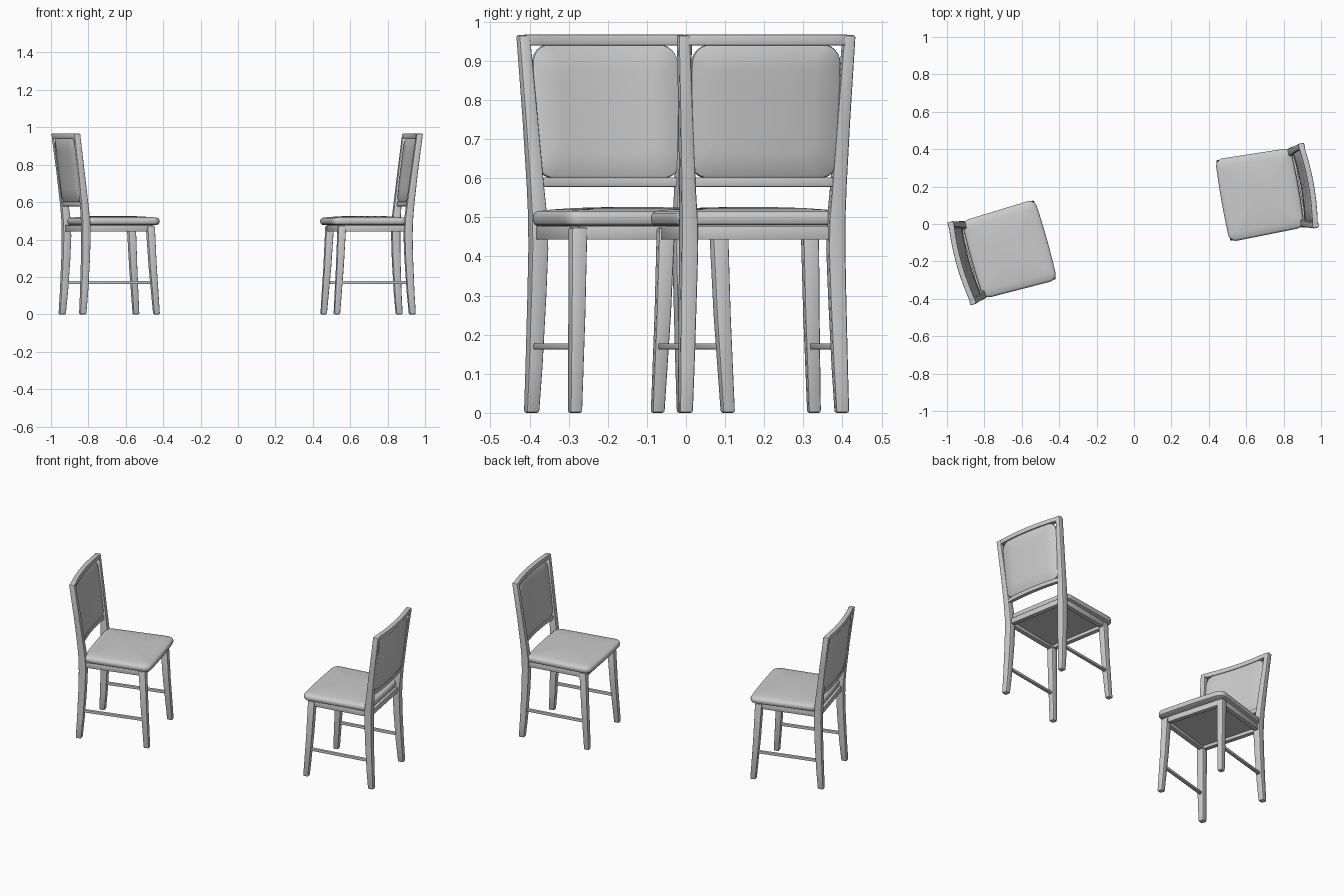
import bpy, bmesh, math
from mathutils import Matrix, Vector

if "Cube" in bpy.data.objects:
    bpy.data.objects.remove(bpy.data.objects["Cube"])

grey = bpy.data.materials.new("light_grey")
grey.diffuse_color = (0.6, 0.6, 0.6, 1)
grey.use_nodes = True
grey.node_tree.nodes["Principled BSDF"].inputs["Base Color"].default_value = grey.diffuse_color


def finish(name, bm, matrix):
    """Turn a bmesh into a named object placed with its chair."""
    bmesh.ops.recalc_face_normals(bm, faces=bm.faces)
    mesh = bpy.data.meshes.new(name)
    bm.to_mesh(mesh)
    bm.free()
    mesh.materials.append(grey)
    obj = bpy.data.objects.new(name, mesh)
    bpy.context.collection.objects.link(obj)
    obj.matrix_world = matrix
    bpy.ops.object.select_all(action='DESELECT')
    obj.select_set(True)
    bpy.context.view_layer.objects.active = obj
    bpy.ops.object.shade_smooth_by_angle(angle=math.radians(35))
    return obj


def sweep(name, matrix, sections, axis_a, axis_b, bevel=0.005):
    """Rectangular bar through sections of (centre, half size a, half size b)."""
    bm = bmesh.new()
    a, b = Vector(axis_a), Vector(axis_b)
    rings = []
    for centre, ha, hb in sections:
        c = Vector(centre)
        rings.append([bm.verts.new(c + a * ha * i + b * hb * j)
                      for i, j in ((-1, -1), (1, -1), (1, 1), (-1, 1))])
    for r, s in zip(rings, rings[1:]):
        for k in range(4):
            bm.faces.new((r[k], r[k - 1], s[k - 1], s[k]))
    bm.faces.new(rings[0])
    bm.faces.new(rings[-1])
    bmesh.ops.recalc_face_normals(bm, faces=bm.faces)
    if bevel:
        edges = [e for e in bm.edges if e.calc_face_angle(0) > 0.8]
        bmesh.ops.bevel(bm, geom=edges, offset=bevel, segments=2,
                        profile=0.5, affect='EDGES', clamp_overlap=True)
    return finish(name, bm, matrix)


def pad(name, matrix, half_a, half_b, radius, layers, place):
    """Padded rounded rectangle; layers are (scale, inset, height)."""
    bm = bmesh.new()
    rings = []
    for scale, inset, h in layers:
        ring = []
        ha, hb = half_a - inset, half_b - inset
        r = radius - inset
        for q, (sa, sb) in enumerate(((1, 1), (-1, 1), (-1, -1), (1, -1))):
            corner = []
            for k in range(7):
                t = math.radians(90 * q + 15 * k)
                corner.append((sa * (ha - r) + r * math.cos(t),
                               sb * (hb - r) + r * math.sin(t)))
            ring += corner
            # points along the straight side that follows
            e = corner[-1]
            n = ((-1, 1), (-1, -1), (1, -1), (1, 1))[q]
            t = math.radians(90 * q + 90)
            f = (n[0] * (ha - r) + r * math.cos(t), n[1] * (hb - r) + r * math.sin(t))
            ring += [(e[0] + (f[0] - e[0]) * k / 6, e[1] + (f[1] - e[1]) * k / 6)
                     for k in range(1, 6)]
        rings.append([bm.verts.new(place(x * scale, y * scale, h)) for x, y in ring])
    for r, s in zip(rings, rings[1:]):
        for k in range(len(r)):
            bm.faces.new((r[k], r[k - 1], s[k - 1], s[k]))
    bm.faces.new(rings[0])
    bm.faces.new(rings[-1])
    return finish(name, bm, matrix)


X, Y, Z = (1, 0, 0), (0, 1, 0), (0, 0, 1)

# back post profile: height, depth position, sideways position, half depth, half width
POST = [(0.0, -0.205, 0.203, 0.017, 0.017), (0.12, -0.196, 0.199, 0.019, 0.019),
        (0.3, -0.187, 0.194, 0.021, 0.021), (0.42, -0.184, 0.191, 0.022, 0.022),
        (0.5, -0.186, 0.192, 0.022, 0.021), (0.58, -0.194, 0.196, 0.02, 0.019),
        (0.75, -0.214, 0.204, 0.018, 0.017), (0.966, -0.242, 0.215, 0.017, 0.015)]


def back_depth(z, y):
    """Depth of the leaning back, bowed slightly backwards in the middle."""
    return -0.194 - (z - 0.58) * 0.124 - 0.016 * (1 - (y / 0.21) ** 2)


def back_rail(name, matrix, z, half_z, half_y, half_x):
    ys = [half_y * (k / 5 - 1) for k in range(11)]
    sweep(name, matrix, [((back_depth(z, y), y, z), half_x, half_z) for y in ys],
          X, Z, 0.004)


def chair(label, x, y, degrees):
    m = Matrix.Translation((x, y, 0)) @ Matrix.Rotation(math.radians(degrees), 4, 'Z')

    for side, s in (("left", 1), ("right", -1)):
        tag = f"{label}_{side}"
        # legs
        sweep(tag + "_back_post", m,
              [((d, s * w, z), hd, hw) for z, d, w, hd, hw in POST], X, Y, 0.006)
        sweep(tag + "_front_leg", m,
              [((0.205, s * 0.203, 0), 0.016, 0.016),
               ((0.187, s * 0.193, 0.25), 0.019, 0.019),
               ((0.175, s * 0.187, 0.474), 0.021, 0.021)], X, Y, 0.006)
        # side apron and side stretcher
        sweep(tag + "_apron", m, [((-0.18, s * 0.188, 0.46), 0.014, 0.017),
                                  ((0.175, s * 0.188, 0.46), 0.014, 0.017)], Y, Z, 0.003)
        sweep(tag + "_stretcher", m, [((-0.193, s * 0.197, 0.17), 0.009, 0.008),
                                      ((0.193, s * 0.197, 0.17), 0.009, 0.008)], Y, Z, 0.003)

    # front and back aprons
    for end, d in (("front", 0.177), ("back", -0.182)):
        sweep(f"{label}_{end}_apron", m, [((d, -0.185, 0.46), 0.014, 0.017),
                                          ((d, 0.185, 0.46), 0.014, 0.017)], X, Z, 0.003)

    # board under the cushion
    sweep(label + "_seat_board", m, [((0, 0, 0.462), 0.18, 0.185),
                                     ((0, 0, 0.48), 0.18, 0.185)], X, Y, 0)

    # seat cushion, a little wider at the front
    def seat(px, py, h):
        wide = 1 + 0.1 * px
        return (px + 0.022 + 0.006 * (1 - (py / 0.22) ** 2) * px / 0.2, py * wide, h)
    pad(label + "_seat_cushion", m, 0.203, 0.22, 0.04,
        [(0.3, 0.012, 0.478), (1, 0.012, 0.478), (1, 0.004, 0.483), (1, 0, 0.493),
         (1, 0, 0.503), (1, 0.004, 0.511), (1, 0.012, 0.516), (0.85, 0.012, 0.52),
         (0.6, 0.012, 0.524), (0.3, 0.012, 0.526)], seat)

    # back rest: rails and padded panel
    back_rail(label + "_top_rail", m, 0.953, 0.014, 0.212, 0.015)
    back_rail(label + "_lower_rail", m, 0.59, 0.0125, 0.19, 0.012)

    def rest(py, pz, h):
        z = 0.771 + pz
        return (back_depth(z, py) + h, py, z)
    pad(label + "_back_panel", m, 0.194, 0.172, 0.05,
        [(0.3, 0.008, -0.014), (0.65, 0.008, -0.014), (1, 0.008, -0.012),
         (1, 0.002, -0.008), (1, 0, 0), (1, 0.002, 0.008), (1, 0.008, 0.012),
         (0.65, 0.008, 0.014), (0.3, 0.008, 0.014)], rest)


chair("left_chair", -0.688, -0.144, 15.7)
chair("right_chair", 0.695, 0.163, 190)
